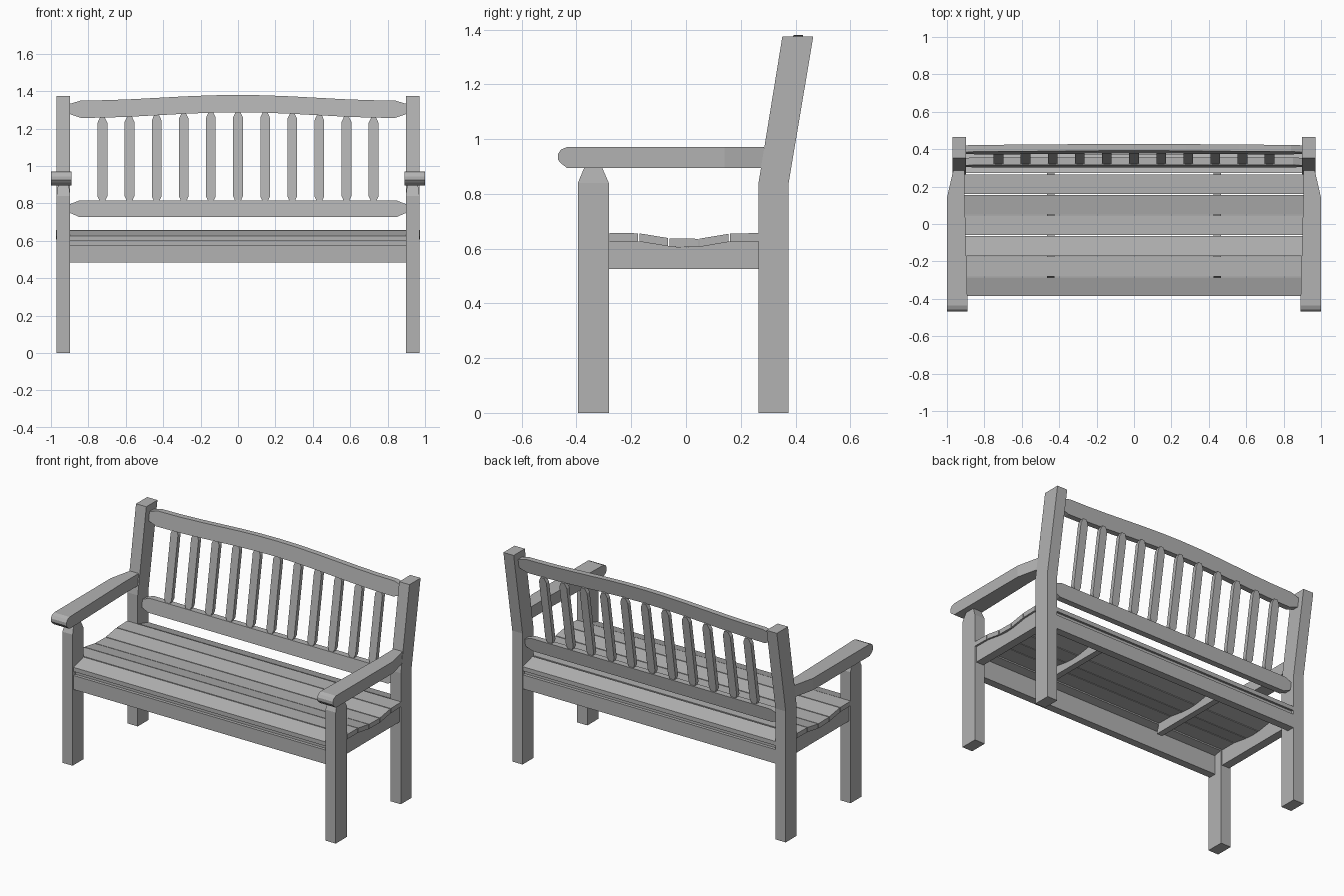
import bpy, bmesh, math
from mathutils import Vector

if "Cube" in bpy.data.objects:
    bpy.data.objects.remove(bpy.data.objects["Cube"], do_unlink=True)

# One plain grey finish
grey = bpy.data.materials.new("plain grey")
grey.use_nodes = True
COL = (0.45, 0.45, 0.45, 1)
grey.diffuse_color = COL
grey.node_tree.nodes["Principled BSDF"].inputs["Base Color"].default_value = COL
grey.node_tree.nodes["Principled BSDF"].inputs["Roughness"].default_value = 0.7


def loft(name, rings):
    """Skin matching rings of points and cap both ends."""
    bm = bmesh.new()
    loops = [[bm.verts.new(p) for p in r] for r in rings]
    n = len(loops[0])
    for a, b in zip(loops, loops[1:]):
        for i in range(n):
            j = (i + 1) % n
            bm.faces.new((a[i], a[j], b[j], b[i]))
    bm.faces.new(loops[0])
    bm.faces.new(loops[-1])
    bmesh.ops.recalc_face_normals(bm, faces=bm.faces)
    me = bpy.data.meshes.new(name)
    bm.to_mesh(me)
    bm.free()
    me.materials.append(grey)
    ob = bpy.data.objects.new(name, me)
    bpy.context.collection.objects.link(ob)
    return ob


def along_x(name, yz, x0, x1):
    return loft(name, [[(x, y, z) for y, z in yz] for x in (x0, x1)])


def box(name, x0, x1, y0, y1, z0, z1):
    return along_x(name, [(y0, z0), (y1, z0), (y1, z1), (y0, z1)], x0, x1)


LEAN = 0.165


def leaning(name, xz, y_front, z_ref, depth):
    """Front outline given depth and leaned back from z_ref."""
    return loft(name, [[(x, y + (z - z_ref) * LEAN, z) for x, z in xz]
                       for y in (y_front, y_front + depth)])


def seat_z(y):
    """Top of the dished seat."""
    return 0.645 - 0.012 * math.cos(math.pi * max(-1, min(1, y / 0.2)))


def mirror_x(ob, name):
    """Mirrored copy on the other side."""
    me = ob.data.copy()
    for v in me.vertices:
        v.co.x *= -1
    me.flip_normals()
    me.name = name
    bpy.context.collection.objects.link(bpy.data.objects.new(name, me))


# Front leg with tapered top, back leg bent backwards
front = loft("left_front_leg", [
    [(x0, y0, z), (x1, y0, z), (x1, y1, z), (x0, y1, z)]
    for x0, x1, y0, y1, z in ((0.897, 0.97, -0.395, -0.282, 0),
                              (0.897, 0.97, -0.395, -0.282, 0.84),
                              (0.905, 0.962, -0.37, -0.308, 0.9))])
back = along_x("left_back_leg", [(0.265, 0), (0.375, 0), (0.375, 0.84),
                                 (0.465, 1.375), (0.352, 1.375), (0.265, 0.84)],
               0.897, 0.97)

# Armrest with rounded nose, narrowing at the back
arm = loft("left_armrest", [
    [(x0, y, z0), (x1, y, z0), (x1, y, z1), (x0, y, z1)]
    for y, x0, x1, z0, z1 in ((-0.468, 0.89, 1, 0.925, 0.945),
                              (-0.457, 0.89, 1, 0.912, 0.962),
                              (-0.435, 0.89, 1, 0.895, 0.971),
                              (0.14, 0.905, 1, 0.895, 0.971),
                              (0.285, 0.905, 0.967, 0.895, 0.971))])

# Side rail with dished top, and inner seat bearer of the same curve
ys = [-0.282 + i * 0.547 / 10 for i in range(11)]
dish = [(y, seat_z(y) - 0.029) for y in reversed(ys)]
side = along_x("left_side_rail", [(-0.282, 0.525), (0.265, 0.525)] + dish, 0.905, 0.96)
bearer = along_x("left_seat_bearer", [(-0.3, 0.565), (0.28, 0.565)] + dish, 0.425, 0.465)

for ob in (front, back, arm, side, bearer):
    mirror_x(ob, ob.name.replace("left", "right"))

# Five seat slats following the dish
for i in range(5):
    y0 = -0.28 + i * 0.11
    y1 = y0 + 0.105
    a, b = seat_z(y0), seat_z(y1)
    along_x(f"seat_slat_{i + 1}", [(y0, a - 0.03), (y1, b - 0.03), (y1, b), (y0, a)],
            -0.972, 0.972)

# Front and back edge slats and the rails below them
for name, s, c in (("front", -1, 0), ("back", 1, -0.012)):
    along_x(f"{name}_edge_slat",
            [(s * 0.285 + c, 0.622), (s * 0.385 + c, 0.6),
             (s * 0.385 + c, 0.627), (s * 0.285 + c, 0.655)], -0.9, 0.9)
    ya, yb = sorted((s * 0.385 + c, s * 0.335 + c))
    box(f"{name}_rail", -0.9, 0.9, ya, yb, 0.485, 0.575)
    ya, yb = sorted((s * 0.365 + c, s * 0.335 + c))
    box(f"{name}_rail_packer", -0.9, 0.9, ya, yb, 0.57, 0.608)

# Lower backrest rail with chamfered ends
leaning("lower_back_rail",
        [(-0.9, 0.75), (-0.85, 0.728), (0.85, 0.728), (0.9, 0.75),
         (0.9, 0.795), (0.85, 0.815), (-0.85, 0.815), (-0.9, 0.795)],
        0.302, 0.728, 0.04)


# Arched top rail
def arch(x):
    return 0.015 + 0.015 * math.cos(math.pi * x / 0.84)


xs = [-0.84 + i * 0.14 for i in range(13)]
top = [(-0.9, 1.278)] + [(x, 1.257 + arch(x)) for x in xs] + [(0.9, 1.278), (0.9, 1.332)]
top += [(x, 1.35 + arch(x)) for x in reversed(xs)] + [(-0.9, 1.332)]
leaning("top_back_rail", top, 0.372, 1.257, 0.036)

# Eleven upright back slats with tapered ends
for i in range(11):
    x = (i - 5) * 0.145
    h = 1.26 + arch(x)
    leaning(f"back_slat_{i + 1}",
            [(x - 0.012, 0.808), (x + 0.012, 0.808), (x + 0.026, 0.838),
             (x + 0.026, h - 0.03), (x + 0.012, h), (x - 0.012, h),
             (x - 0.026, h - 0.03), (x - 0.026, 0.838)], 0.321, 0.815, 0.027)
